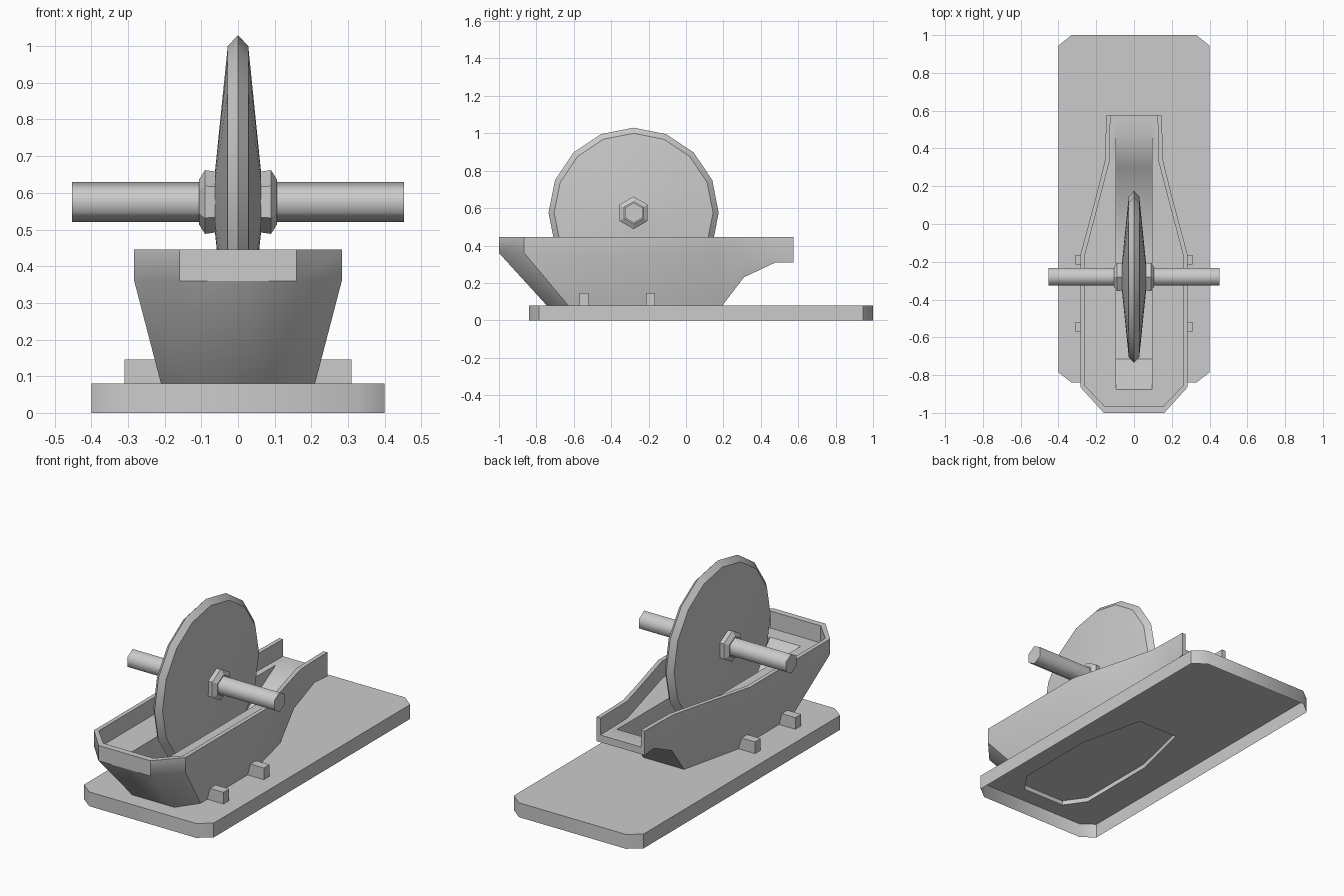
import bpy, bmesh, math

if "Cube" in bpy.data.objects:
    bpy.data.objects.remove(bpy.data.objects["Cube"])


def finish(name, bm, angle):
    bmesh.ops.remove_doubles(bm, verts=bm.verts, dist=1e-5)
    bmesh.ops.recalc_face_normals(bm, faces=bm.faces)
    me = bpy.data.meshes.new(name)
    bm.to_mesh(me)
    bm.free()
    ob = bpy.data.objects.new(name, me)
    bpy.context.collection.objects.link(ob)
    bpy.ops.object.select_all(action='DESELECT')
    ob.select_set(True)
    bpy.context.view_layer.objects.active = ob
    bpy.ops.object.shade_smooth_by_angle(angle=math.radians(angle))
    return ob


def lathe_x(name, profile, sides, angle, y=-0.28, z=0.575):
    """Revolve (x, radius) points round an axle along x, one corner on top."""
    bm = bmesh.new()
    rings = []
    for x, r in profile:
        rings.append([bm.verts.new((x, y + r * math.sin(2 * math.pi * i / sides),
                                    z + r * math.cos(2 * math.pi * i / sides)))
                      for i in range(sides)])
    for a, b in zip(rings, rings[1:]):
        for i in range(sides):
            j = (i + 1) % sides
            bm.faces.new((a[i], a[j], b[j], b[i]))
    bm.faces.new(rings[0])
    bm.faces.new(rings[-1])
    return finish(name, bm, angle)


def mirrored(half):
    return half + [(-x, y) for x, y in reversed(half)]


# boat half sections, bow to spout
foot = [(.13, -.745), (.21, -.63), (.21, -.17), (.125, .195)]
keel = [(x, y, .08) for x, y in foot] + [(.13, .31, .23), (.137, .48, .31), (.148, .575, .31)]
outer = [(.16, -1), (.283, -.865), (.283, -.16), (.2, .15), (.155, .33), (.15, .45), (.148, .575)]
inner = [(.155, -.965), (.26, -.855), (.26, -.165), (.177, .15), (.13, .33), (.127, .45), (.125, .575)]
groove = [(-.875, .35), (-.715, .15), (-.17, .11), (.1, .125), (.3, .25), (.47, .35), (.575, .35)]
rows = [keel,
        [(x, y, .36) for x, y in outer],
        [(x, y, .445) for x, y in outer],
        [(x, y, .445) for x, y in inner],
        [(x, y, .35) for x, y in inner],
        [(.095, y, .35) for y, z in groove],
        [(.095, y, z) for y, z in groove]]

# boat-shaped trough
bm = bmesh.new()


def face(*pts):
    unique = []
    for p in pts:
        if p not in unique:
            unique.append(p)
    if len(unique) > 2:
        bm.faces.new([bm.verts.new(p) for p in unique])


def flip(p):
    return (-p[0], p[1], p[2])


for a, b in zip(rows, rows[1:]):
    for i in range(6):
        q = (a[i], a[i + 1], b[i + 1], b[i])
        face(*q)
        face(*[flip(p) for p in q])
    face(a[0], b[0], flip(b[0]), flip(a[0]))
for i in range(6):
    f = rows[-1]
    face(f[i], f[i + 1], flip(f[i + 1]), flip(f[i]))
for i in range(3, 6):
    face(keel[i], keel[i + 1], flip(keel[i + 1]), flip(keel[i]))
end = [r[6] for r in rows[:6]]
face(*(end + [flip(p) for p in reversed(end)]))
# shallow recess under the trough
foot_loop = mirrored(foot)
for (ax, ay), (bx, by) in zip(foot_loop, foot_loop[1:] + foot_loop[:1]):
    face((ax, ay, .08), (bx, by, .08), (bx, by, .105), (ax, ay, .105))
face(*[(x, y, .105) for x, y in foot_loop])
bmesh.ops.remove_doubles(bm, verts=bm.verts, dist=1e-5)
# drop the wall between recess and keel end that would double up
finish("trough", bm, 40)

# base plate, open underneath, with the trough opening
bm = bmesh.new()
outline = mirrored([(.33, -.84), (.4, -.785), (.4, .945), (.33, 1)])
low = [bm.verts.new((x, y, 0)) for x, y in outline]
top = [bm.verts.new((x, y, .08)) for x, y in outline]
hole = [bm.verts.new((x, y, .08)) for x, y in foot_loop]
n = len(top)
edges = []
for loop in (top, hole):
    m = len(loop)
    edges += [bm.edges.new((loop[i], loop[(i + 1) % m])) for i in range(m)]
bmesh.ops.triangle_fill(bm, use_beauty=True, use_dissolve=False, edges=edges, normal=(0, 0, 1))
for i in range(n):
    j = (i + 1) % n
    bm.faces.new((low[i], low[j], top[j], top[i]))
finish("base_plate", bm, 50)

# side pegs holding the trough
for side in (-1, 1):
    for y in (-.545, -.19):
        bm = bmesh.new()
        bmesh.ops.create_cube(bm, size=1)
        for v in bm.verts:
            v.co = (side * .26 + v.co.x * .1, y + v.co.y * .05, .1125 + v.co.z * .065)
        finish("side_peg", bm, 30)

# grinding wheel, hubs and handle bar
lathe_x("grinding_wheel", [(-.063, .08), (-.028, .425), (0, .455), (.028, .425), (.063, .08)], 16, 30)
for s in (-1, 1):
    lathe_x("hub", [(s * .05, .08), (s * .063, .083), (s * .09, .087), (s * .107, .06)], 6, 30)
lathe_x("handle_bar", [(-.453, .054), (.453, .054)], 6, 65)
